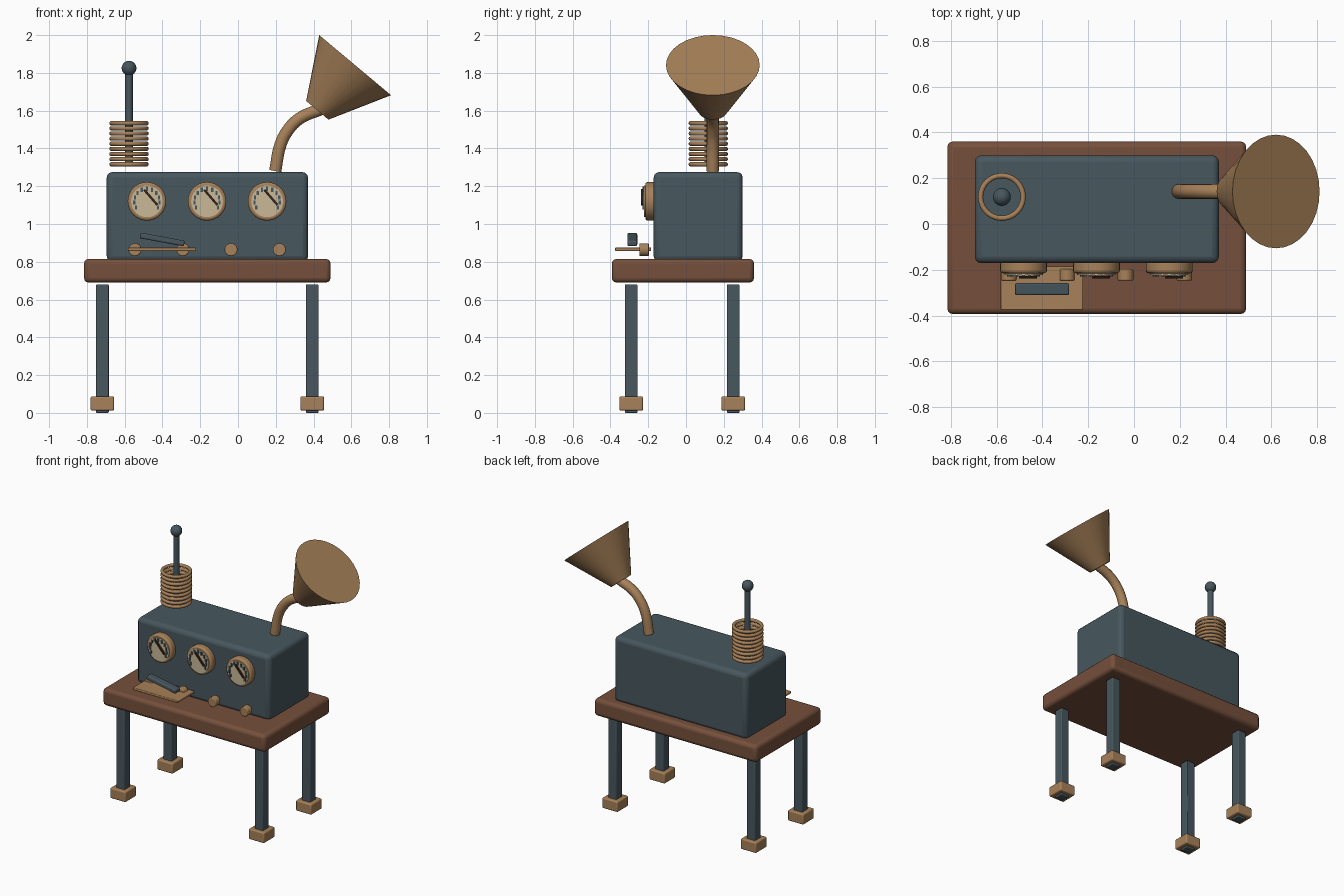
import bpy, bmesh, math
from mathutils import Vector, Matrix

if "Cube" in bpy.data.objects:
    bpy.data.objects.remove(bpy.data.objects["Cube"])


def material(name, rgb):
    m = bpy.data.materials.new(name)
    m.diffuse_color = (*rgb, 1)
    m.use_nodes = True
    m.node_tree.nodes["Principled BSDF"].inputs["Base Color"].default_value = m.diffuse_color
    return m


BRASS = material("brass", (0.39, 0.22, 0.10))
STEEL = material("slate steel", (0.063, 0.095, 0.112))
WOOD = material("brown wood", (0.18, 0.08, 0.045))
CREAM = material("cream dial", (0.58, 0.48, 0.31))
DARK = material("dark needle", (0.04, 0.02, 0.013))


def finish(name, bm, mat, matrix, bevel=0, segments=3):
    me = bpy.data.meshes.new(name)
    bm.to_mesh(me)
    bm.free()
    ob = bpy.data.objects.new(name, me)
    bpy.context.collection.objects.link(ob)
    ob.matrix_world = matrix
    me.materials.append(mat)
    if bevel:
        mod = ob.modifiers.new("Bevel", 'BEVEL')
        mod.width, mod.segments, mod.limit_method = bevel, segments, 'ANGLE'
    smooth(ob)
    return ob


def smooth(ob):
    bpy.ops.object.select_all(action='DESELECT')
    bpy.context.view_layer.objects.active = ob
    ob.select_set(True)
    bpy.ops.object.shade_smooth_by_angle(angle=math.radians(40))


def box(name, lo, hi, mat, bevel=0, tilt=0):
    lo, hi = Vector(lo), Vector(hi)
    bm = bmesh.new()
    bmesh.ops.create_cube(bm, size=1)
    bmesh.ops.scale(bm, vec=hi - lo, verts=bm.verts)
    mw = Matrix.Translation((lo + hi) / 2) @ Matrix.Rotation(tilt, 4, 'Y')
    return finish(name, bm, mat, mw, bevel)


def rod(name, a, b, r1, r2, mat, bevel=0, sides=32):
    a, b = Vector(a), Vector(b)
    bm = bmesh.new()
    bmesh.ops.create_cone(bm, cap_ends=True, segments=sides, radius1=r1,
                          radius2=r2, depth=(b - a).length)
    rot = (b - a).to_track_quat('Z', 'Y').to_matrix().to_4x4()
    return finish(name, bm, mat, Matrix.Translation((a + b) / 2) @ rot, bevel)


# Table top and cabinet
box("table_top", (-0.815, -0.393, 0.69), (0.49, 0.36, 0.815), WOOD, 0.025)
box("cabinet", (-0.695, -0.171, 0.80), (0.371, 0.30, 1.275), STEEL, 0.03)

# Four legs with brass feet
for sx, x in (("left", -0.718), ("right", 0.393)):
    for sy, y in (("front", -0.29), ("back", 0.25)):
        box(f"{sy}_{sx}_leg", (x - 0.034, y - 0.034, 0),
            (x + 0.034, y + 0.034, 0.68), STEEL, 0.006)
        box(f"{sy}_{sx}_foot", (x - 0.062, y - 0.062, 0.012),
            (x + 0.062, y + 0.062, 0.087), BRASS, 0.008)

# Three dials: bezel, face, tick marks and needle
for i, x in enumerate((-0.482, -0.164, 0.154)):
    z = 1.12
    rod(f"dial_bezel_{i}", (x, -0.16, z), (x, -0.215, z), 0.102, 0.102, BRASS, 0.012)
    rod(f"dial_face_{i}", (x, -0.20, z), (x, -0.222, z), 0.084, 0.084, CREAM)
    for k in range(11):
        a = math.radians(-30 + 24 * k)
        tx, tz = x + 0.067 * math.cos(a), z + 0.067 * math.sin(a)
        box(f"dial_tick_{i}_{k}", (tx - 0.006, -0.229, tz - 0.011),
            (tx + 0.006, -0.215, tz + 0.011), STEEL)
    box(f"dial_needle_{i}", (x - 0.033, -0.238, z + 0.015),
        (x + 0.073, -0.226, z + 0.027), DARK, 0, math.radians(49))

# Row of knobs
for i, x in enumerate((-0.546, -0.292, -0.037, 0.219)):
    rod(f"knob_{i}", (x, -0.197, 0.864), (x, -0.247, 0.864), 0.034, 0.034, BRASS, 0.005)

# Key plate and lever
box("key_plate", (-0.582, -0.375, 0.857), (-0.222, -0.184, 0.875), BRASS, 0.005)
box("key_lever", (-0.52, -0.311, 0.903), (-0.282, -0.258, 0.933), STEEL, 0.008,
    math.radians(10.5))

# Antenna: coil rings, mast and ball
AX, AY = -0.577, 0.118
for i in range(9):
    bpy.ops.mesh.primitive_torus_add(location=(AX, AY, 1.316 + 0.0272 * i),
                                     major_radius=0.093, minor_radius=0.0115,
                                     major_segments=40, minor_segments=10)
    ring = bpy.context.object
    ring.name = f"coil_ring_{i}"
    ring.data.materials.append(BRASS)
    smooth(ring)
rod("antenna_mast", (AX, AY, 1.32), (AX, AY, 1.81), 0.02, 0.02, STEEL)
bm = bmesh.new()
bmesh.ops.create_uvsphere(bm, u_segments=24, v_segments=16, radius=0.039)
finish("antenna_ball", bm, STEEL, Matrix.Translation((AX, AY, 1.825)))

# Horn: curved neck and closed flared bell
HY = 0.142
path = ((0.197, 1.28), (0.225, 1.42), (0.263, 1.495), (0.325, 1.558), (0.44, 1.608))
cu = bpy.data.curves.new("horn_neck", 'CURVE')
cu.dimensions = '3D'
cu.bevel_depth, cu.bevel_resolution, cu.use_fill_caps = 0.033, 5, True
cu.resolution_u = 6
sp = cu.splines.new('BEZIER')
sp.bezier_points.add(len(path) - 1)
for p, (x, z) in zip(sp.bezier_points, path):
    p.co = (x, HY, z)
    p.handle_left_type = p.handle_right_type = 'AUTO'
cu.materials.append(BRASS)
neck = bpy.data.objects.new("horn_neck", cu)
bpy.context.collection.objects.link(neck)
bpy.ops.object.select_all(action='DESELECT')
bpy.context.view_layer.objects.active = neck
neck.select_set(True)
bpy.ops.object.convert(target='MESH')
smooth(bpy.context.object)
rod("horn_bell", (0.42, HY, 1.602), (0.62, HY, 1.841), 0.077, 0.248, BRASS)
